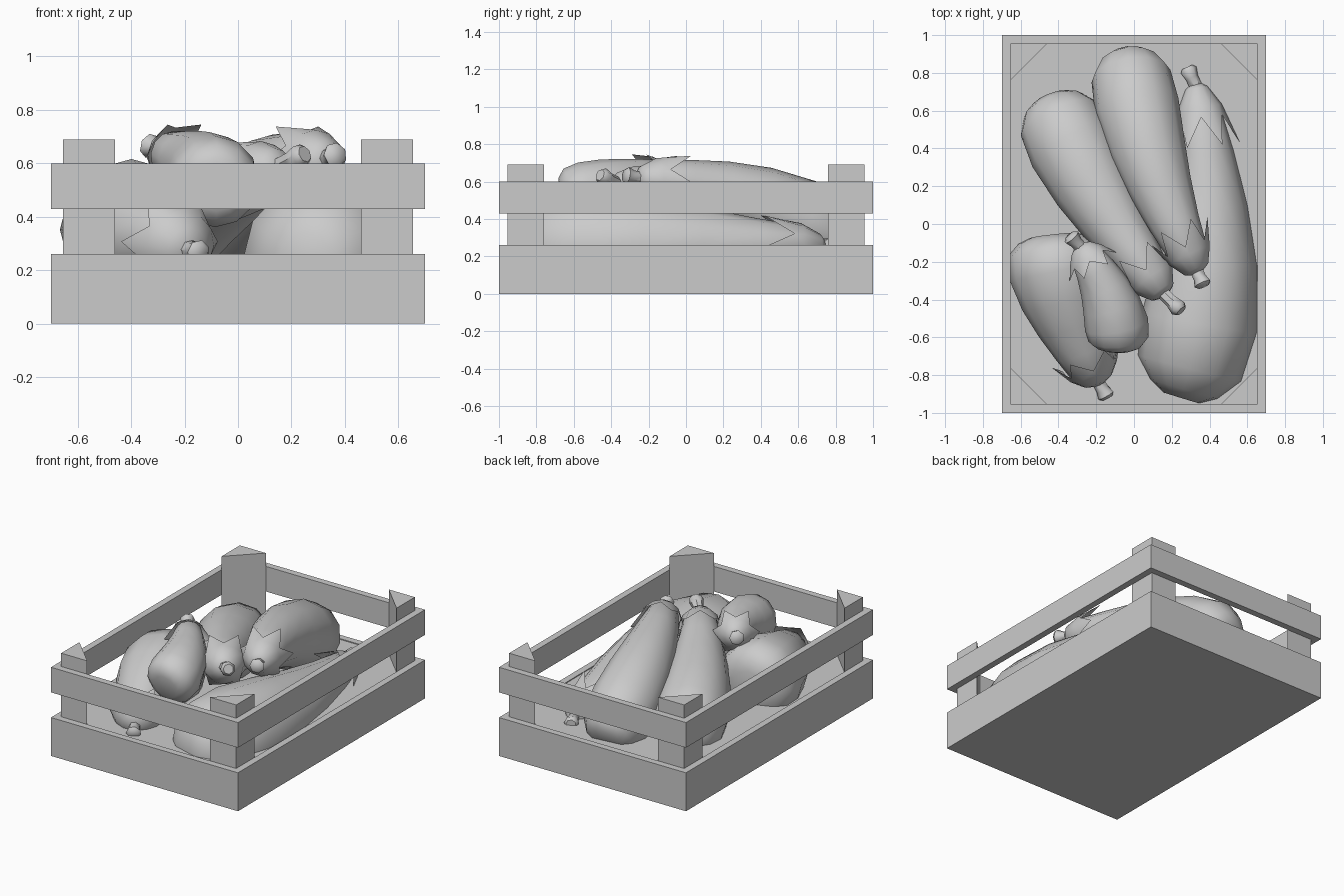
import bpy, bmesh, math
from mathutils import Vector

cube = bpy.data.objects.get("Cube")
if cube:
    bpy.data.objects.remove(cube)

grey = bpy.data.materials.new("light_grey")
grey.use_nodes = True
grey.diffuse_color = (0.6, 0.6, 0.6, 1)
grey.node_tree.nodes["Principled BSDF"].inputs["Base Color"].default_value = grey.diffuse_color


def finish(bm, name, smooth=None):
    """Turn a bmesh into a named object, optionally smooth below an angle."""
    bmesh.ops.recalc_face_normals(bm, faces=bm.faces)
    mesh = bpy.data.meshes.new(name)
    bm.to_mesh(mesh)
    bm.free()
    mesh.materials.append(grey)
    if smooth:
        mesh.shade_smooth()
        mesh.set_sharp_from_angle(angle=math.radians(smooth))
    obj = bpy.data.objects.new(name, mesh)
    bpy.context.collection.objects.link(obj)


def bridge(bm, a, b):
    n = len(a)
    for i in range(n):
        j = (i + 1) % n
        bm.faces.new((a[i], a[j], b[j], b[i]))


def prism(name, outline, low, high):
    bm = bmesh.new()
    rings = [[bm.verts.new((x, y, z)) for x, y in outline] for z in (low, high)]
    bridge(bm, *rings)
    for ring in rings:
        bm.faces.new(ring)
    finish(bm, name)


def rectangle(x, y):
    return [(-x, -y), (x, -y), (x, y), (-x, y)]


# Crate: outer and inner half sizes
OX, OY, WALL = 0.70, 1.0, 0.045
IX, IY = OX - WALL, OY - WALL


def frame(name, low, high):
    """Rectangular band of four boards around the crate."""
    bm = bmesh.new()
    loops = [(OX, OY, low), (OX, OY, high), (IX, IY, high), (IX, IY, low)]
    rings = [[bm.verts.new((x, y, z)) for x, y in rectangle(a, b)] for a, b, z in loops]
    for k in range(4):
        bridge(bm, rings[k], rings[(k + 1) % 4])
    finish(bm, name)


frame("lower_boards", 0, 0.26)
frame("upper_boards", 0.43, 0.60)
prism("crate_floor", rectangle(IX, IY), 0, 0.254)

# Triangular corner posts
for sx, side in ((-1, "right"), (1, "left")):
    for sy, end in ((-1, "front"), (1, "back")):
        corner = [(sx * IX, sy * IY), (sx * 0.46, sy * IY), (sx * IX, sy * 0.76)]
        prism(f"{end}_{side}_post", corner, 0.01, 0.69)


# Vegetables: shared radius profile along the body, as (position, radius)
PROFILE = [(0, 0.45), (0.03, 0.7), (0.1, 0.94), (0.25, 1), (0.45, 0.9),
           (0.63, 0.75), (0.8, 0.59), (0.94, 0.46), (1, 0.26)]


def radius_at(t):
    for (t0, r0), (t1, r1) in zip(PROFILE, PROFILE[1:]):
        if t <= t1:
            return r0 + (r1 - r0) * (t - t0) / (t1 - t0)


def ring_points(center, tangent, radii):
    side = tangent.cross(Vector((0, 0, 1))).normalized()
    up = side.cross(tangent).normalized()
    for i, r in enumerate(radii):
        a = math.tau * i / len(radii)
        p = center + (side * math.cos(a) + up * math.sin(a)) * r
        p.z = max(p.z, 0.02)
        yield p


def tube(name, sections, sides, smooth):
    bm = bmesh.new()
    rings = [[bm.verts.new(p) for p in ring_points(c, t, [r] * sides)] for c, t, r in sections]
    for a, b in zip(rings, rings[1:]):
        bridge(bm, a, b)
    bm.faces.new(rings[0])
    bm.faces.new(rings[-1])
    finish(bm, name, smooth)


def aubergine(name, start, middle, end, tip, radius, slim=1.0):
    """Body along a curve; a higher slim value gives a thinner neck."""
    start, middle, end, tip = map(Vector, (start, middle, end, tip))
    control = middle * 2 - (start + end) / 2

    def at(t, flare=0.0):
        pos = start * (1 - t) ** 2 + control * (2 * t * (1 - t)) + end * t * t
        tangent = (control - start) * (1 - t) + (end - control) * t
        return pos, tangent.normalized(), radius * radius_at(t) ** slim + flare

    # Body
    tube(name + "_body", [at(t) for t, r in PROFILE], 12, 60)

    # Pointed leaf collar
    count = 12
    bm = bmesh.new()

    def collar_ring(pos, tangent, r):
        return [bm.verts.new(p) for p in ring_points(pos, tangent, [r] * count)]

    pos, tangent, neck = at(1)
    hub = collar_ring(pos + tangent * 0.02, tangent, 0.03)
    tip_ring, valley_ring = at(0.82, 0.045), at(0.91, 0.014)
    skirt = []
    for i in range(count):
        c, direction, r = valley_ring if i % 2 else tip_ring
        skirt.append(bm.verts.new(list(ring_points(c, direction, [r] * count))[i]))
    rings = [hub, collar_ring(pos, tangent, neck + 0.012), collar_ring(*at(0.94, 0.014)), skirt]
    for a, b in zip(rings, rings[1:]):
        bridge(bm, a, b)
    bm.faces.new(hub)
    finish(bm, name + "_leaf_collar", 40)

    # Stem, slightly swollen at the cut
    along = (tip - end).normalized()
    stem = [(0, 0.035), (0.5, 0.036), (0.85, 0.047), (1, 0.032)]
    tube(name + "_stem", [(end.lerp(tip, f), along, r) for f, r in stem], 7, 50)


aubergine("long_left_aubergine", (0.25, -0.92, 0.24), (0.39, -0.12, 0.25),
          (0.33, 0.72, 0.26), (0.28, 0.83, 0.26), 0.31, 1.4)
aubergine("back_aubergine", (-0.03, 0.89, 0.25), (0.09, 0.34, 0.50),
          (0.33, -0.24, 0.615), (0.37, -0.33, 0.635), 0.225)
aubergine("middle_aubergine", (-0.44, 0.66, 0.25), (-0.19, 0.15, 0.42),
          (0.15, -0.36, 0.585), (0.25, -0.46, 0.635), 0.235)
aubergine("front_right_aubergine", (-0.43, -0.06, 0.35), (-0.35, -0.43, 0.34),
          (-0.19, -0.83, 0.28), (-0.14, -0.92, 0.265), 0.265)
aubergine("small_top_aubergine", (-0.08, -0.66, 0.50), (-0.13, -0.40, 0.575),
          (-0.28, -0.13, 0.645), (-0.34, -0.06, 0.67), 0.17, 0.9)
